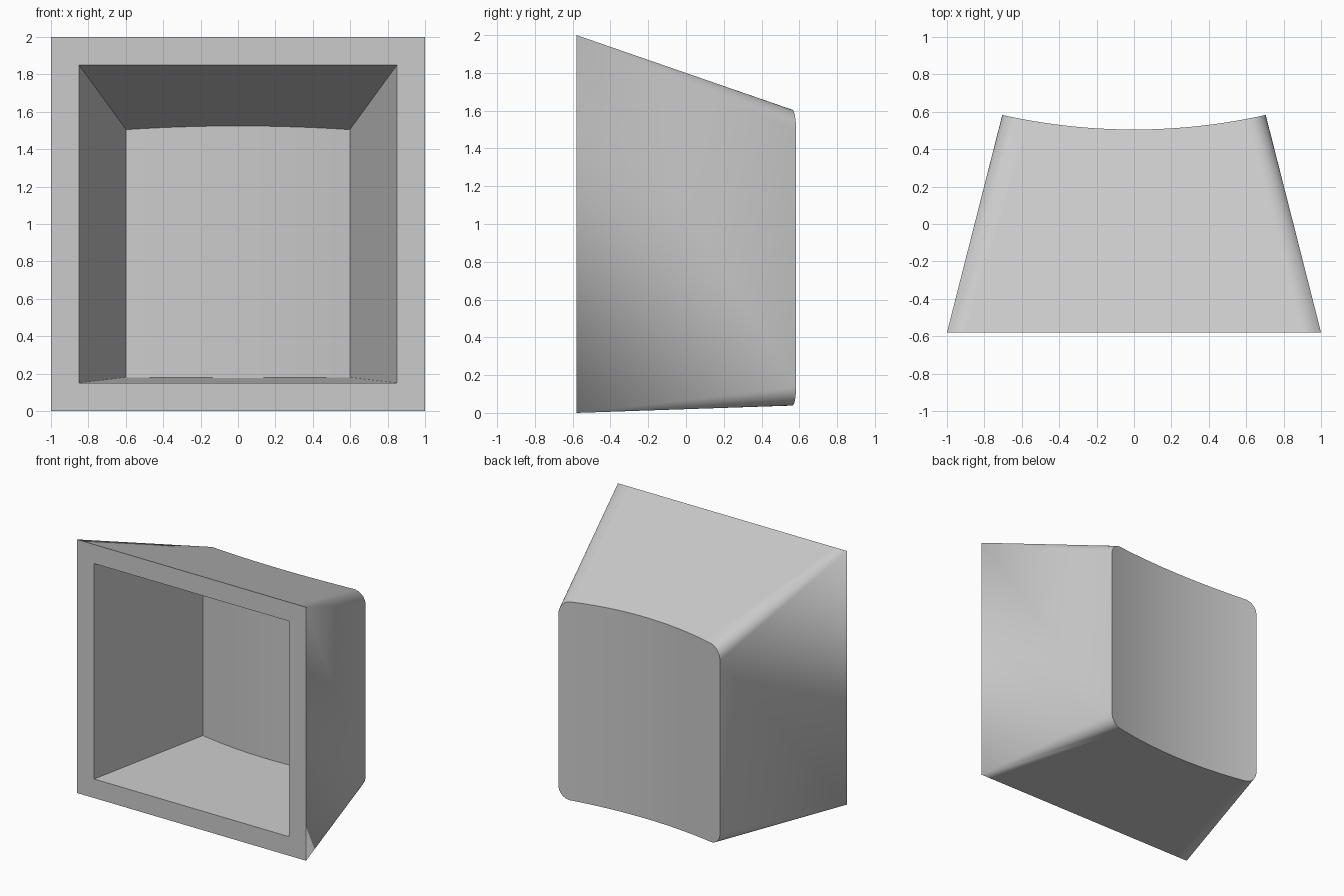
import bpy, bmesh, math
from mathutils import Vector

cube = bpy.data.objects.get("Cube")
if cube:
    bpy.data.objects.remove(cube, do_unlink=True)

FRONT, BACK = -0.58, 0.60      # planes between which the walls taper
EDGE_STEPS, ARC_STEPS = 20, 8


def half_outline(half_width, z_edge, radius, up):
    """Left-to-right half of a rounded rectangle, as (x, z) points."""
    cx, cz = half_width - radius, z_edge - up * radius
    arc = [(cx + radius * math.cos(a), cz + up * radius * math.sin(a))
           for a in (math.pi / 2 * i / ARC_STEPS for i in range(ARC_STEPS + 1))]
    left = [(-x, z) for x, z in arc]
    edge = [(-cx + 2 * cx * i / EDGE_STEPS, z_edge) for i in range(1, EDGE_STEPS)]
    return left + edge + arc[::-1]


def front_outline(half_width, z_edge):
    """Matching sharp-cornered half outline on the open face."""
    n = ARC_STEPS + 1
    edge = [(-half_width + 2 * half_width * i / EDGE_STEPS, z_edge)
            for i in range(1, EDGE_STEPS)]
    return [(-half_width, z_edge)] * n + edge + [(half_width, z_edge)] * n


def on_dish(start, end, depth):
    """Slide along a wall line until it meets the scooped surface."""
    t = 1.0
    for _ in range(12):
        x = start[0] + (end[0] - start[0]) * t
        y = depth + 0.157 * x * x
        t = (y - FRONT) / (BACK - FRONT)
    return Vector((x, y, start[1] + (end[1] - start[1]) * t))


def tapered_shell(bm, front, back, radius, depth):
    """Walls and scooped end; front and back are (half width, low z, high z)."""
    halves = []
    for k, up in ((2, 1), (1, -1)):
        f = front_outline(front[0], front[k])
        b = half_outline(back[0], back[k], radius, up)
        halves.append(([bm.verts.new((x, FRONT, z)) for x, z in f],
                       [bm.verts.new(on_dish(p, q, depth)) for p, q in zip(f, b)]))
    (f_top, b_top), (f_low, b_low) = halves
    for i in range(len(b_top) - 1):
        bm.faces.new((b_top[i], b_top[i + 1], b_low[i + 1], b_low[i]))
    rim, end = f_top + f_low[::-1], b_top + b_low[::-1]
    bridge(bm, rim, end)
    return rim


def bridge(bm, a, b):
    for i in range(len(a)):
        j = (i + 1) % len(a)
        bm.faces.new((a[i], a[j], b[j], b[i]))


# Hollow keycap: outer body, inner cavity and the flat rim joining them
bm = bmesh.new()
outer = tapered_shell(bm, (1.0, 0.0, 2.0), (0.70, 0.04, 1.592), 0.10, 0.505)
inner = tapered_shell(bm, (0.85, 0.15, 1.85), (0.552, 0.185, 1.441), 0.0, 0.36)
bridge(bm, outer, inner)
bmesh.ops.remove_doubles(bm, verts=bm.verts, dist=0.0005)
bmesh.ops.recalc_face_normals(bm, faces=bm.faces)
mesh = bpy.data.meshes.new("keycap_shell")
bm.to_mesh(mesh)
bm.free()
keycap = bpy.data.objects.new("keycap_shell", mesh)
bpy.context.collection.objects.link(keycap)

# Plain grey plastic
grey = bpy.data.materials.new("light_grey")
grey.use_nodes = True
colour = (0.6, 0.6, 0.6, 1.0)
grey.diffuse_color = colour
for node in grey.node_tree.nodes:
    if node.type == 'BSDF_PRINCIPLED':
        node.inputs["Base Color"].default_value = colour
mesh.materials.append(grey)

bpy.ops.object.select_all(action='DESELECT')
keycap.select_set(True)
bpy.context.view_layer.objects.active = keycap
bpy.ops.object.shade_smooth_by_angle(angle=math.radians(30))
